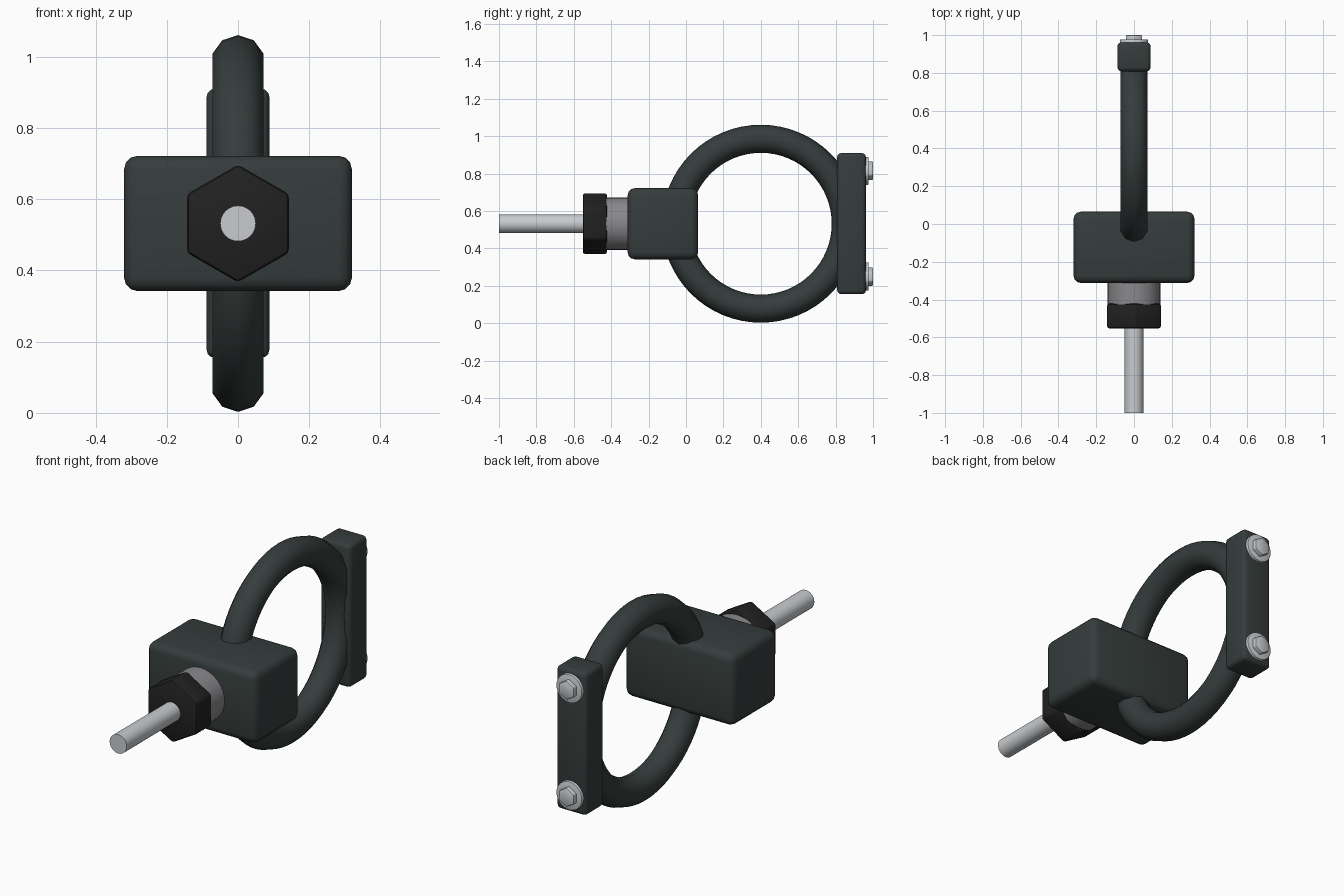
import bpy
import math

cube = bpy.data.objects.get("Cube")
if cube:
    bpy.data.objects.remove(cube, do_unlink=True)

MID = 0.532  # height of the shared axis


def material(name, rgb, metallic=0.0):
    m = bpy.data.materials.new(name)
    m.use_nodes = True
    color = (*rgb, 1)
    m.diffuse_color = color
    bsdf = m.node_tree.nodes["Principled BSDF"]
    bsdf.inputs["Base Color"].default_value = color
    bsdf.inputs["Roughness"].default_value = 0.5
    return m


coated = material("dark green grey coating", (0.036, 0.046, 0.045))
black = material("black nut", (0.015, 0.015, 0.015))
steel = material("mid grey steel", (0.25, 0.25, 0.265))
bright = material("bright steel", (0.58, 0.60, 0.62))


def finish(name, mat, bevel=0, segments=3, angle=35):
    ob = bpy.context.object
    ob.name = name
    ob.data.materials.append(mat)
    bpy.ops.object.transform_apply(location=False, rotation=True, scale=True)
    if bevel:
        mod = ob.modifiers.new("rounded edges", "BEVEL")
        mod.width = bevel
        mod.segments = segments
        mod.limit_method = "ANGLE"
        mod.angle_limit = math.radians(30)
        bpy.ops.object.modifier_apply(modifier=mod.name)
    bpy.ops.object.shade_smooth_by_angle(angle=math.radians(angle))
    return ob


def box(name, x, y0, y1, z0, z1, bevel, mat):
    bpy.ops.mesh.primitive_cube_add(size=1, location=(0, (y0 + y1) / 2, (z0 + z1) / 2))
    bpy.context.object.scale = (2 * x, y1 - y0, z1 - z0)
    return finish(name, mat, bevel)


def rod_y(name, radius, y0, y1, z, mat, sides=32, bevel=0):
    # Cylinder along y; six sides give a hexagon with a corner upward
    bpy.ops.mesh.primitive_cylinder_add(
        vertices=sides, radius=radius, depth=y1 - y0,
        location=(0, (y0 + y1) / 2, z), rotation=(math.pi / 2, 0, 0))
    return finish(name, mat, bevel, segments=2)


# Ring
bpy.ops.mesh.primitive_torus_add(
    major_segments=64, minor_segments=10, major_radius=0.454, minor_radius=0.075,
    location=(0, 0.4, MID), rotation=(0, math.pi / 2, 0))
finish("ring", coated, angle=60)

# Mounting block and rear clamp bar
box("mounting_block", 0.32, -0.312, 0.065, 0.342, 0.722, 0.038, coated)
box("clamp_bar", 0.088, 0.808, 0.962, 0.155, 0.91, 0.022, coated)

# Threaded fitting and shaft on the front
rod_y("collar", 0.14, -0.43, -0.29, MID, steel)
rod_y("hex_nut", 0.165, -0.552, -0.422, MID, black, sides=6, bevel=0.012)
rod_y("shaft", 0.05, -1.0, -0.5, MID, bright)

# Bolts on the clamp bar
for side, z in (("upper", MID + 0.283), ("lower", MID - 0.283)):
    rod_y(side + "_washer", 0.075, 0.95, 0.977, z, bright, bevel=0.004)
    rod_y(side + "_bolt_head", 0.05, 0.965, 1.0, z, bright, sides=6, bevel=0.005)
